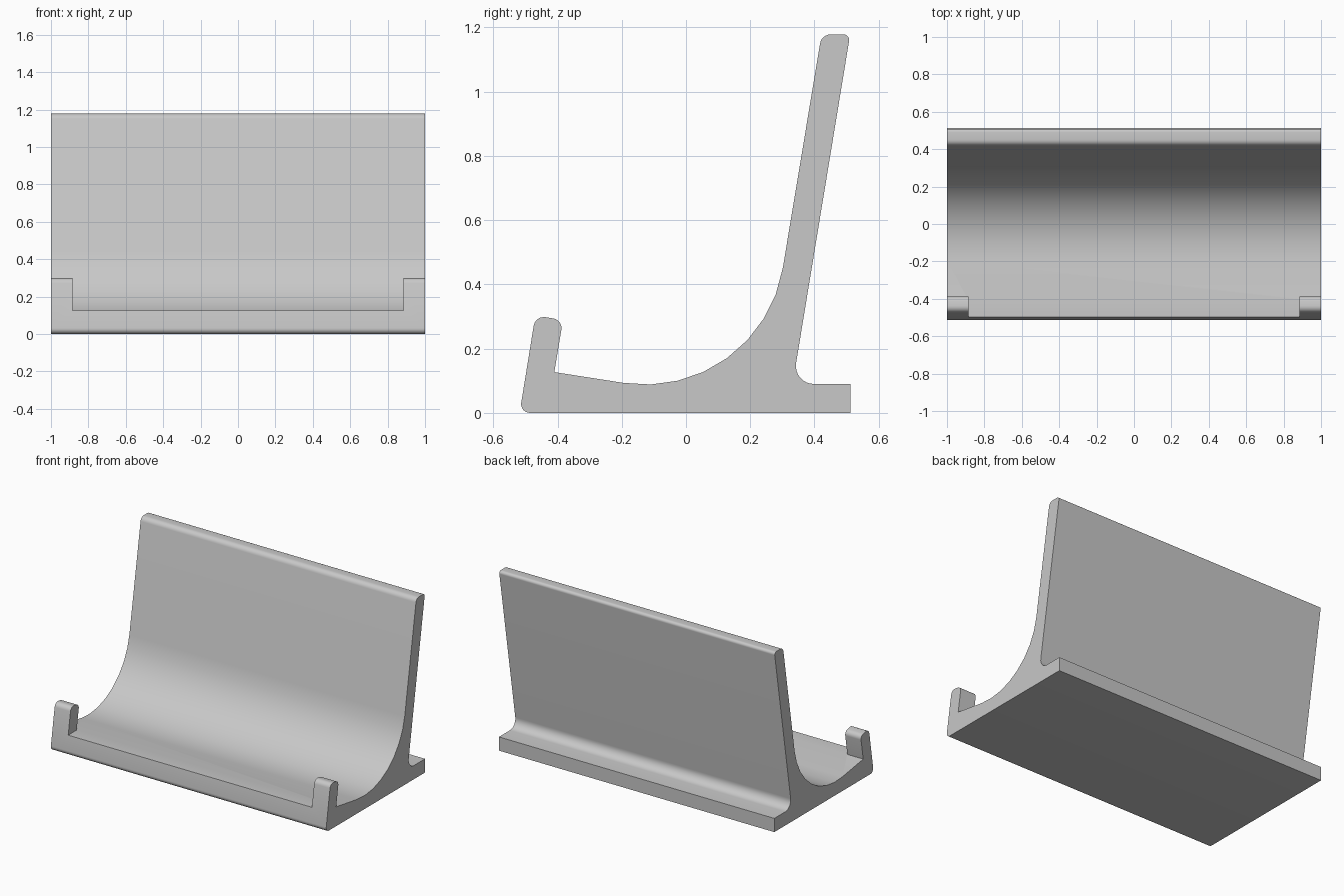
import bpy, bmesh
from mathutils import Vector

cube = bpy.data.objects.get("Cube")
if cube:
    bpy.data.objects.remove(cube, do_unlink=True)

HALF_WIDTH = 1.0
HOOK_WIDTH = 0.115

grey = bpy.data.materials.new("light_grey")
grey.use_nodes = True
colour = (0.58, 0.58, 0.58, 1)
grey.diffuse_color = colour
grey.node_tree.nodes["Principled BSDF"].inputs["Base Color"].default_value = colour


def rounded(corners):
    """Turn (y, z, tangent length, segments) corners into an outline with round corners."""
    outline = []
    for i, (y, z, length, segments) in enumerate(corners):
        corner = Vector((y, z))
        if not length:
            outline.append(corner)
            continue
        before = (Vector(corners[i - 1][:2]) - corner).normalized()
        after = (Vector(corners[(i + 1) % len(corners)][:2]) - corner).normalized()
        start, end = corner + before * length, corner + after * length
        # Arc centre lies on the bisector, square to both tangents
        bisector = (before + after).normalized()
        centre = corner + bisector * (length / bisector.dot(before))
        radius = (start - centre).length
        turn = (start - centre).angle_signed(end - centre)
        for k in range(segments + 1):
            t = k / segments
            # Spherical blend between the two radius directions
            spoke = (start - centre).normalized().slerp((end - centre).normalized(), t)
            outline.append(centre + spoke * radius)
    return outline


def extrude_profile(name, outline, half_width):
    """Sweep a side outline across x."""
    bm = bmesh.new()
    face = bm.faces.new([bm.verts.new((-half_width, p.x, p.y)) for p in outline])
    swept = bmesh.ops.extrude_face_region(bm, geom=[face])["geom"]
    verts = [g for g in swept if isinstance(g, bmesh.types.BMVert)]
    bmesh.ops.translate(bm, verts=verts, vec=(2 * half_width, 0, 0))
    bmesh.ops.recalc_face_normals(bm, faces=bm.faces)
    mesh = bpy.data.meshes.new(name)
    bm.to_mesh(mesh)
    bm.free()
    mesh.materials.append(grey)
    obj = bpy.data.objects.new(name, mesh)
    bpy.context.collection.objects.link(obj)
    return obj


# Stand: base, curved cradle, leaning back rest and front lip
stand = extrude_profile("stand_body", rounded([
    (-0.518, 0.0, 0.032, 6),      # front foot
    (-0.469, 0.303, 0.032, 6),    # lip top, front
    (-0.383, 0.289, 0.030, 6),    # lip top, rear
    (-0.410, 0.127, 0, 0),        # lip root
    (0.231, 0.027, 0.43, 8),      # cradle sweep
    (0.422, 1.178, 0.028, 6),     # back rest top, front
    (0.511, 1.178, 0.020, 6),     # back rest top, rear
    (0.332, 0.090, 0.066, 8),     # rear fillet
    (0.512, 0.090, 0, 0),
    (0.512, 0.0, 0, 0),
]), HALF_WIDTH)

# Cut away the middle of the lip so that a hook remains at each end
notch = extrude_profile("lip_notch_cutter", [
    Vector(p) for p in ((-0.6, 0.1265), (-0.34, 0.1265), (-0.34, 0.4), (-0.6, 0.4))
], HALF_WIDTH - HOOK_WIDTH)
notch.hide_render = True

bpy.ops.object.select_all(action="DESELECT")
bpy.context.view_layer.objects.active = stand
stand.select_set(True)
cut = stand.modifiers.new("lip_notch", "BOOLEAN")
cut.operation = "DIFFERENCE"
cut.solver = "EXACT"
cut.object = notch
bpy.ops.object.modifier_apply(modifier=cut.name)
bpy.data.objects.remove(notch, do_unlink=True)

bpy.ops.object.shade_smooth_by_angle(angle=0.5)
